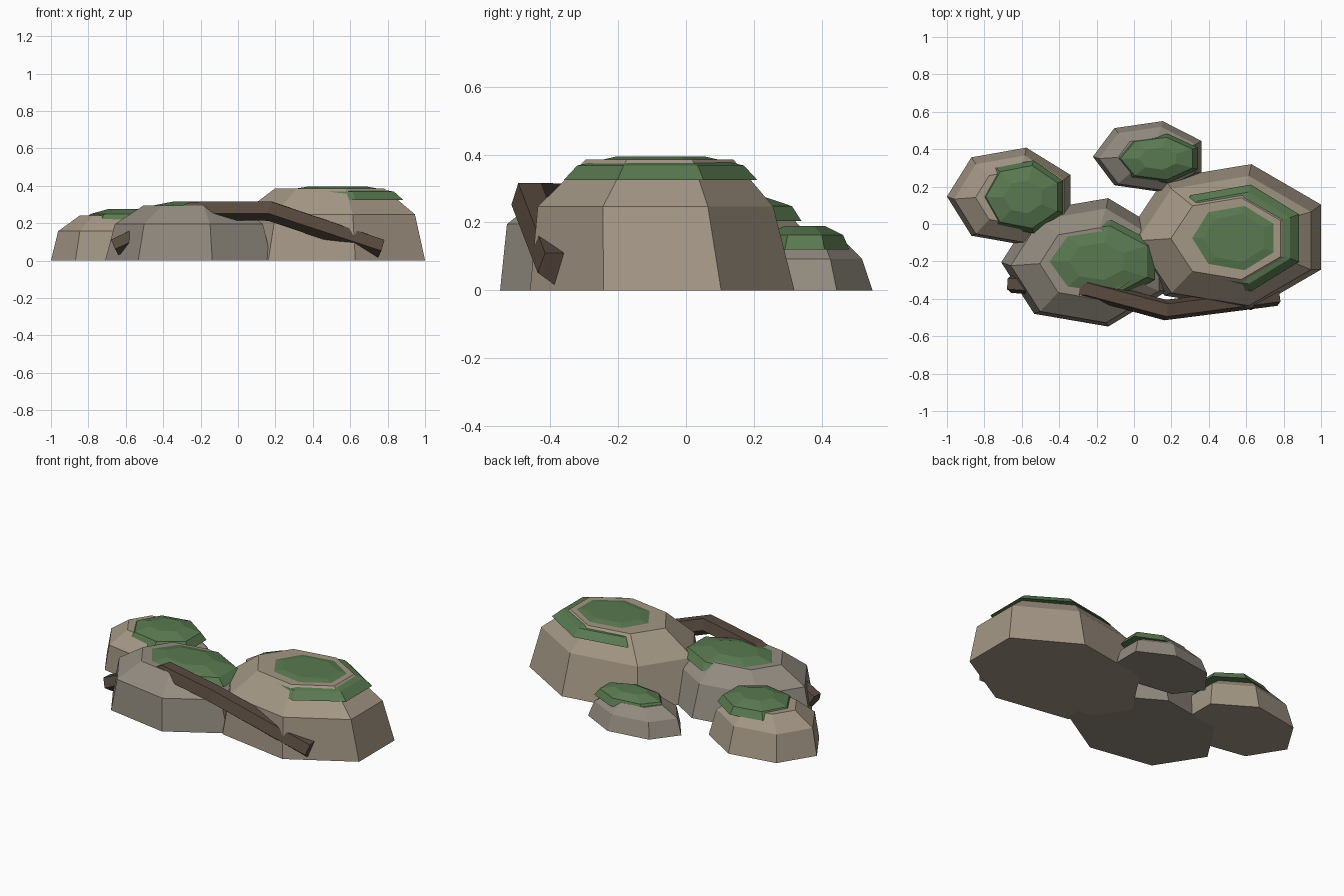
import bpy
import bmesh
from math import sin, cos, tau
from mathutils import Vector

if "Cube" in bpy.data.objects:
    bpy.data.objects.remove(bpy.data.objects["Cube"])

SIDES = 7


def material(name, rgb):
    mat = bpy.data.materials.new(name)
    mat.diffuse_color = (*rgb, 1)
    mat.use_nodes = True
    mat.node_tree.nodes["Principled BSDF"].inputs["Base Color"].default_value = mat.diffuse_color
    return mat


TAN = material("tan_stone", (0.37, 0.31, 0.235))
GREY = material("grey_stone", (0.29, 0.26, 0.215))
MOSS = material("moss", (0.10, 0.19, 0.08))
BARK = material("bark", (0.10, 0.07, 0.05))


def loft(name, rings, mat):
    """Skin a stack of equal-sized point rings and cap both ends."""
    bm = bmesh.new()
    loops = [[bm.verts.new(p) for p in ring] for ring in rings]
    for a, b in zip(loops, loops[1:]):
        n = len(a)
        for i in range(n):
            j = (i + 1) % n
            bm.faces.new((a[i], a[j], b[j], b[i]))
    bm.faces.new(loops[0][::-1])
    bm.faces.new(loops[-1])
    bmesh.ops.recalc_face_normals(bm, faces=bm.faces)
    mesh = bpy.data.meshes.new(name)
    bm.to_mesh(mesh)
    bm.free()
    mesh.materials.append(mat)
    obj = bpy.data.objects.new(name, mesh)
    bpy.context.collection.objects.link(obj)
    return obj


def oval(cx, cy, rx, ry, z):
    """Seven-sided ring with one corner pointing towards -x."""
    angles = [tau * (i + 0.5) / SIDES for i in range(SIDES)]
    return [Vector((cx + rx * cos(a), cy + ry * sin(a), z)) for a in angles]


def rock(name, cx, cy, rx, ry, mid_z, top_z, mat):
    # wide foot, shoulder, narrower crown
    loft(name, [oval(cx, cy, rx, ry, 0),
                oval(cx, cy - 0.05 * ry, rx * 0.89, ry * 0.89, mid_z),
                oval(cx, cy - 0.02 * ry, rx * 0.56, ry * 0.56, top_z)], mat)


def moss(name, cx, cy, rx, ry, z):
    # thin cap with a bevelled rim
    loft(name, [oval(cx, cy, rx * s, ry * s, z + dz)
                for s, dz in ((1, 0), (0.86, 0.043), (0.45, 0.07))], MOSS)


# Rocks
rock("large_rock", 0.505, -0.07, 0.55, 0.40, 0.247, 0.385, TAN)
rock("front_rock", -0.242, -0.205, 0.468, 0.352, 0.195, 0.295, GREY)
rock("left_rock", -0.653, 0.147, 0.347, 0.268, 0.157, 0.24, TAN)
rock("back_rock", 0.085, 0.36, 0.305, 0.195, 0.092, 0.15, GREY)

# Moss caps
moss("large_rock_moss", 0.54, -0.075, 0.38, 0.293, 0.325)
moss("front_rock_moss", -0.195, -0.20, 0.34, 0.227, 0.245)
moss("left_rock_moss", -0.59, 0.145, 0.235, 0.20, 0.205)
moss("back_rock_moss", 0.13, 0.35, 0.235, 0.135, 0.12)

# Root draped over the stones, both ends poking out low at the front
path = [Vector(p) for p in ((-0.66, -0.32, 0.075), (-0.24, -0.35, 0.27),
                            (0.17, -0.46, 0.27), (0.765, -0.385, 0.068))]
radii = (0.05, 0.056, 0.058, 0.055)
rings = []
for i, (p, r) in enumerate(zip(path, radii)):
    before = (p - path[max(i - 1, 0)]).normalized()
    after = (path[min(i + 1, 3)] - p).normalized()
    tangent = (before + after).normalized()
    side = tangent.cross(Vector((0, 0, 1))).normalized()
    up = side.cross(tangent)
    rings.append([p + r * (side * sin(a) + up * cos(a))
                  for a in (tau * (k + 0.5) / 5 for k in range(5))])
loft("root", rings, BARK)
